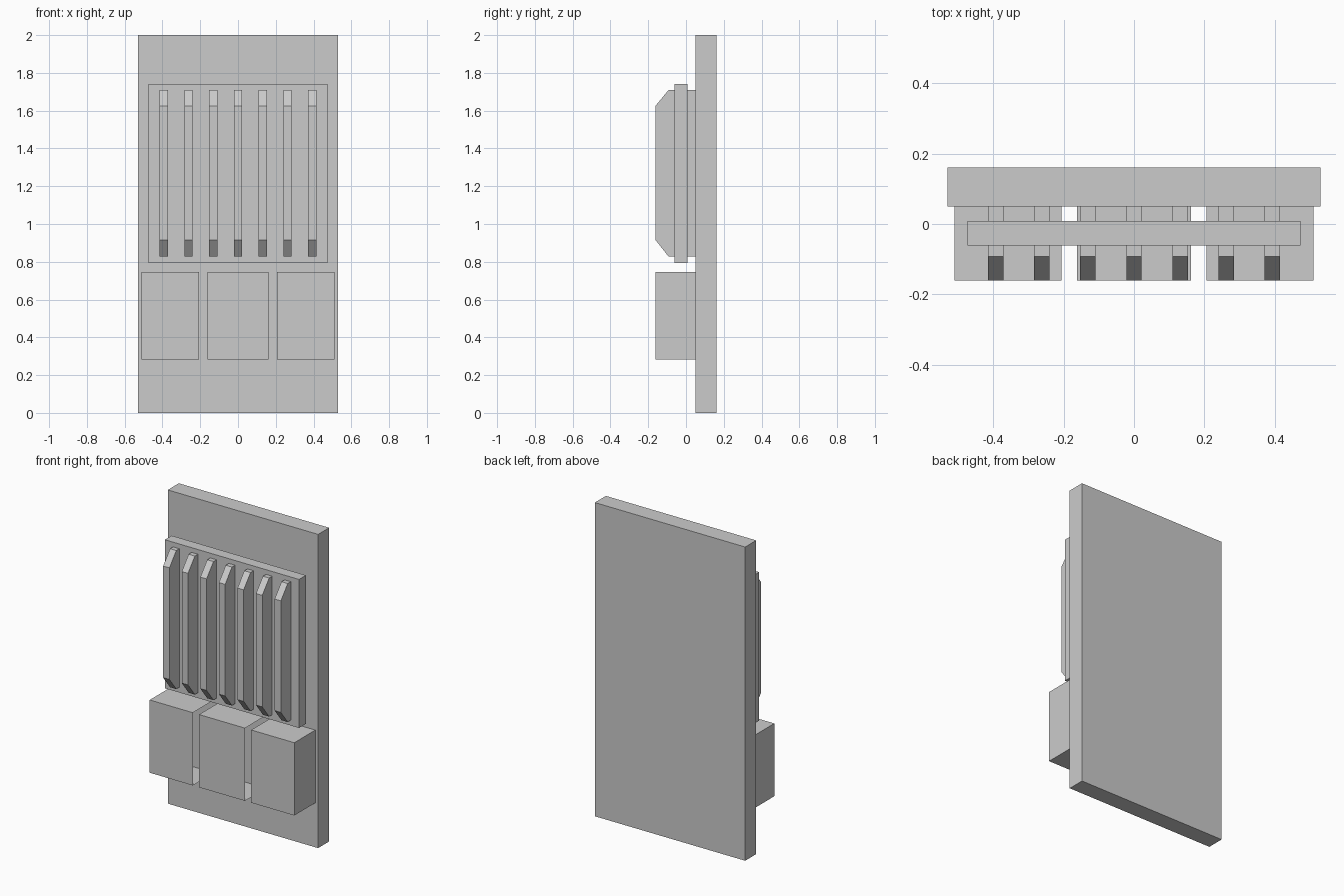
import bpy, bmesh

if "Cube" in bpy.data.objects:
    bpy.data.objects.remove(bpy.data.objects["Cube"])


def finish(name, bm):
    bmesh.ops.recalc_face_normals(bm, faces=bm.faces)
    mesh = bpy.data.meshes.new(name)
    bm.to_mesh(mesh)
    bm.free()
    obj = bpy.data.objects.new(name, mesh)
    bpy.context.collection.objects.link(obj)
    return obj


def prism(name, x0, x1, profile, cap_left=True, cap_right=True, open_back=False):
    """Sweep a (y, z) profile along x; the profile's last edge is its back."""
    bm = bmesh.new()
    left = [bm.verts.new((x0, y, z)) for y, z in profile]
    right = [bm.verts.new((x1, y, z)) for y, z in profile]
    n = len(profile)
    for i in range(n - 1 if open_back else n):
        j = (i + 1) % n
        bm.faces.new((left[i], left[j], right[j], right[i]))
    if cap_left:
        bm.faces.new(left[::-1])
    if cap_right:
        bm.faces.new(right)
    return finish(name, bm)


def rect(y0, y1, z0, z1):
    return [(y1, z1), (y0, z1), (y0, z0), (y1, z0)]


FRONT, WALL, BACK = -0.161, 0.05, 0.161

# Backing board and floating grille panel
prism("back_board", -0.53, 0.53, rect(WALL, BACK, 0.0, 2.0))
prism("grille_panel", -0.473, 0.473, rect(-0.061, 0.008, 0.793, 1.74))

# Seven vertical fins with chamfered front ends, passing through the panel
fin_profile = [(WALL, 1.71), (-0.092, 1.71), (FRONT, 1.626),
               (FRONT, 0.915), (-0.092, 0.827), (WALL, 0.827)]
for i in range(7):
    x = (i - 3) * 0.131
    prism(f"fin_{i + 1}", x - 0.022, x + 0.022, fin_profile)

# Three lower boxes: hollow, open where they face each other
box_profile = rect(FRONT, WALL, 0.283, 0.747)
prism("left_box", -0.51, -0.206, box_profile, cap_right=False, open_back=True)
prism("middle_box", -0.162, 0.162, box_profile, False, False, True)
prism("right_box", 0.206, 0.51, box_profile, cap_left=False, open_back=True)

# The open boxes need their visible sides pointing outward
for name in ("left_box", "middle_box", "right_box"):
    mesh = bpy.data.objects[name].data
    front = min(mesh.polygons, key=lambda p: p.center.y)
    if front.normal.y > 0:
        mesh.flip_normals()
